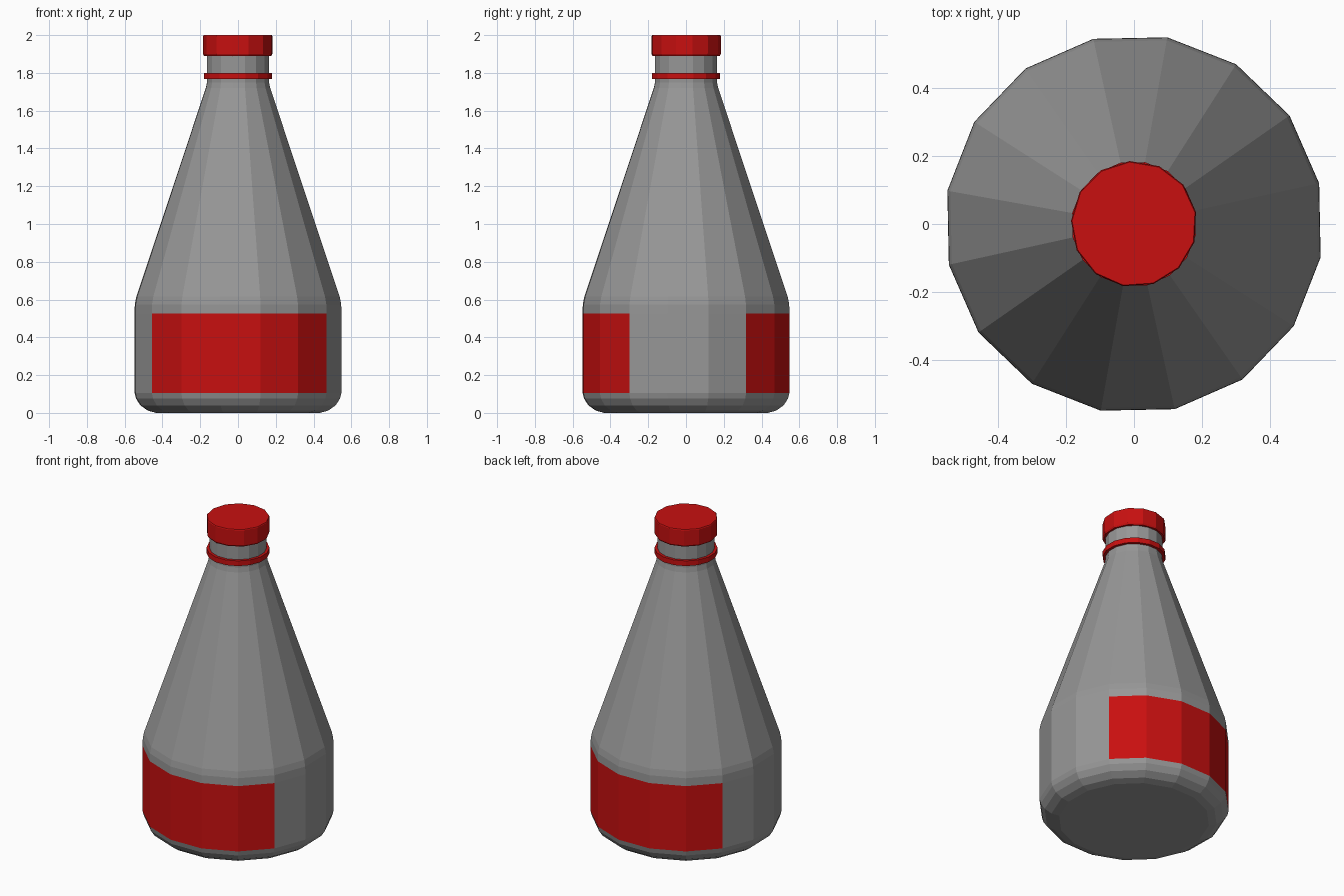
import bpy, bmesh
from math import sin, cos, radians, tau

cube = bpy.data.objects.get("Cube")
if cube:
    bpy.data.objects.remove(cube, do_unlink=True)


def material(name, rgb):
    m = bpy.data.materials.new(name)
    m.use_nodes = True
    m.diffuse_color = (*rgb, 1)
    m.node_tree.nodes["Principled BSDF"].inputs["Base Color"].default_value = (*rgb, 1)
    return m


grey = material("grey_glass", (0.31, 0.31, 0.31))
red = material("red_paint", (0.58, 0.005, 0.005))


def lathe(name, profile, sides, turn, mats, loop=False, rule=None):
    """Spin (radius, z) points into a faceted solid; loop closes the profile into a ring."""
    bm = bmesh.new()
    rings = []
    for r, z in profile:
        angles = [radians(turn) + tau * i / sides for i in range(sides)]
        rings.append([bm.verts.new((r * cos(a), r * sin(a), z)) for a in angles])
    pairs = list(zip(rings, rings[1:]))
    if loop:
        pairs.append((rings[-1], rings[0]))
    else:
        bm.faces.new(rings[0][::-1])
        bm.faces.new(rings[-1])
    for low, high in pairs:
        for i in range(sides):
            j = (i + 1) % sides
            bm.faces.new((low[i], low[j], high[j], high[i]))
    bm.normal_update()
    if rule:
        for f in bm.faces:
            f.material_index = rule(f)
    mesh = bpy.data.meshes.new(name)
    bm.to_mesh(mesh)
    bm.free()
    for m in mats:
        mesh.materials.append(m)
    ob = bpy.data.objects.new(name, mesh)
    bpy.context.collection.objects.link(ob)
    return ob


# Painted labels: three wall panels at the front and three at the back
LABEL_LOW, LABEL_HIGH = 0.105, 0.525


def label_rule(face):
    c = face.calc_center_median()
    in_band = LABEL_LOW < c.z < LABEL_HIGH
    return int(in_band and abs(face.normal.y) > 0.6)


# Bottle: rounded foot, straight wall, tapering shoulder and neck
bottle_profile = [
    (0.44, 0), (0.485, 0.012), (0.525, 0.04), (0.548, 0.075),
    (0.556, LABEL_LOW), (0.556, LABEL_HIGH), (0.555, 0.575), (0.547, 0.615),
    (0.173, 1.72), (0.167, 1.75), (0.167, 1.91),
]
lathe("bottle", bottle_profile, 16, 12.4, [grey, red], rule=label_rule)

# Collar ring around the neck
lathe("neck_ring", [(0.15, 1.767), (0.184, 1.767), (0.184, 1.8), (0.15, 1.8)],
      16, 12.4, [red], loop=True)

# Cap
lathe("cap", [(0.18, 1.89), (0.185, 1.9), (0.185, 1.995), (0.182, 2)], 13, 10.9, [red])
